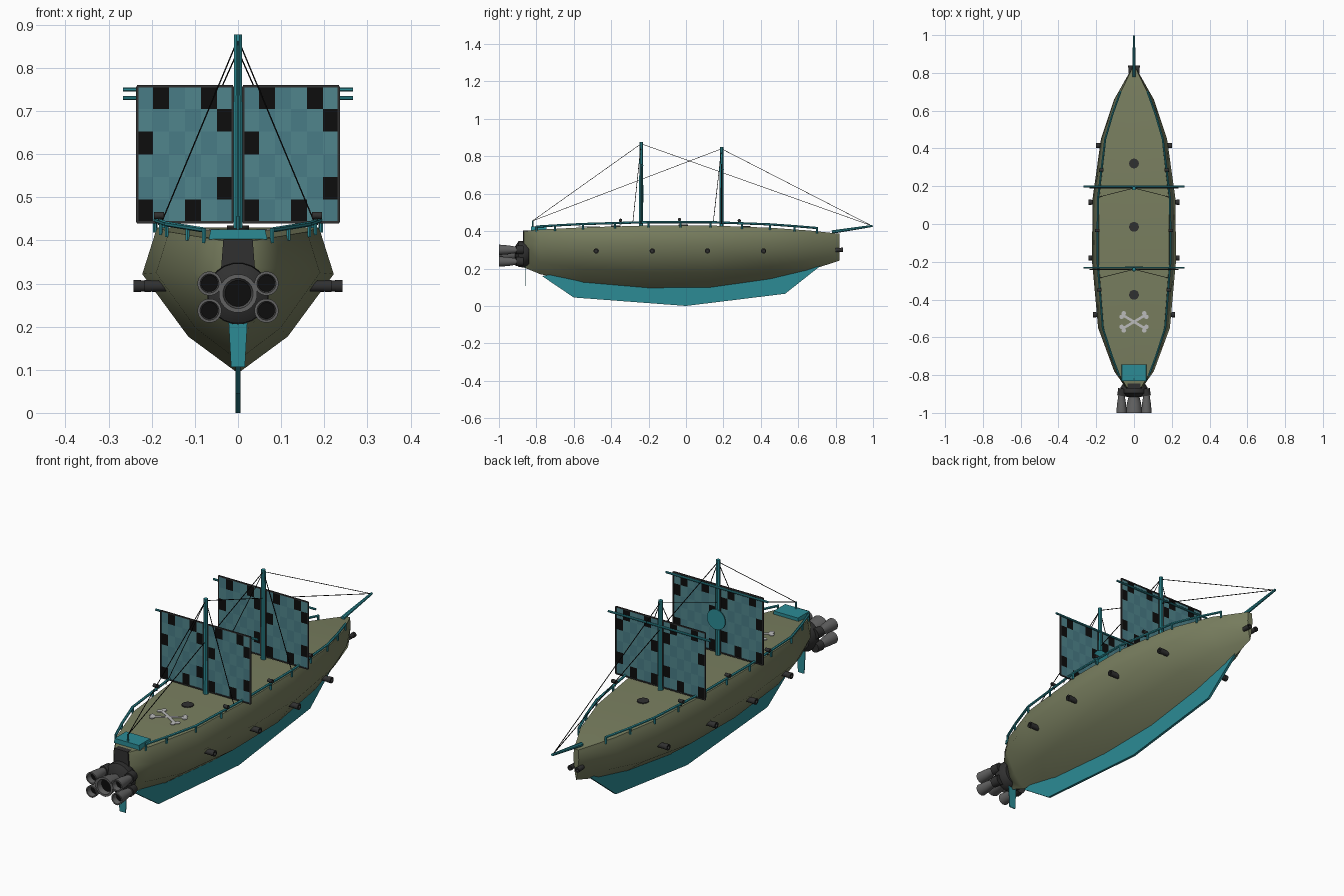
import bpy, bmesh, math
from mathutils import Vector

if "Cube" in bpy.data.objects:
    bpy.data.objects.remove(bpy.data.objects["Cube"])

def mat(name, c):
    m = bpy.data.materials.new(name)
    m.diffuse_color = (*c, 1)
    m.use_nodes = True
    m.node_tree.nodes["Principled BSDF"].inputs["Base Color"].default_value = m.diffuse_color
    return m

OLIVE = mat("olive", (.19, .21, .115))
TEAL = mat("teal", (.025, .26, .30))
DARK = mat("dark", (.03, .03, .03))
BLACK = mat("black", (.004, .004, .004))
STEEL = mat("steel", (.12, .12, .12))
BONE = mat("bone", (.5, .5, .5))
SAIL_A = mat("sail_a", (.065, .20, .24))
SAIL_B = mat("sail_b", (.08, .235, .265))

def mesh(name, verts, faces, m, smooth=None):
    me = bpy.data.meshes.new(name)
    me.from_pydata(verts, [], faces)
    bm = bmesh.new()
    bm.from_mesh(me)
    bmesh.ops.recalc_face_normals(bm, faces=bm.faces)
    bm.to_mesh(me)
    bm.free()
    me.materials.append(m)
    ob = bpy.data.objects.new(name, me)
    bpy.context.collection.objects.link(ob)
    if smooth:
        bpy.ops.object.select_all(action='DESELECT')
        ob.select_set(True)
        bpy.context.view_layer.objects.active = ob
        bpy.ops.object.shade_smooth_by_angle(angle=math.radians(smooth))
    return ob

def loft(name, rings, m, smooth=None, caps=True):
    n = len(rings[0])
    faces = [(i*n + j, i*n + (j+1) % n, (i+1)*n + (j+1) % n, (i+1)*n + j)
             for i in range(len(rings)-1) for j in range(n)]
    if caps:
        faces += [tuple(range(n)), tuple(range((len(rings)-1)*n, len(rings)*n))]
    return mesh(name, [v for r in rings for v in r], faces, m, smooth)

def turned(name, origin, axis, profile, m, n=16, caps=True):
    # profile of (distance along axis, radius)
    axis = Vector(axis).normalized()
    q = axis.to_track_quat('Z', 'Y')
    rings = [[Vector(origin) + q @ Vector((r*math.cos(2*math.pi*(k+.5)/n), r*math.sin(2*math.pi*(k+.5)/n), d))
              for k in range(n)] for d, r in profile]
    return loft(name, rings, m, 40 if n > 6 else None, caps)

def rod(name, a, b, r, m, n=8, r2=None):
    d = Vector(b) - Vector(a)
    return turned(name, a, d, [(0, r), (d.length, r if r2 is None else r2)], m, n)

def box(name, x0, x1, y0, y1, z0, z1, m, taper=1):
    c = (x0 + x1)/2
    ring = lambda z, t: [(c+(x-c)*t, y, z) for x, y in ((x0, y0), (x1, y0), (x1, y1), (x0, y1))]
    return loft(name, [ring(z0, 1), ring(z1, taper)], m)

# Hull stations: y, half width, keel z, deck z
ST = [(-.865, .045, .205, .40), (-.78, .105, .17, .408), (-.55, .19, .122, .42),
      (-.2, .222, .092, .43), (.13, .22, .095, .43), (.45, .175, .14, .418),
      (.66, .105, .19, .403), (.82, .014, .242, .386)]

def at(y):
    for a, b in zip(ST, ST[1:]):
        if y <= b[0]:
            t = (y - a[0])/(b[0] - a[0])
            return [a[i] + (b[i]-a[i])*t for i in (1, 2, 3)]
    return ST[-1][1:]

rings = []
for y, w, k, d in ST:
    wz = k + (d-k)*.68
    half = [(w*.86, d-.01), (w, wz), (w*.52, k + (wz-k)*.37)]
    pts = [(0, d)] + [(w*.84, d)] + half + [(0, k)] + [(-x, z) for x, z in half[::-1]] + [(-w*.84, d)]
    rings.append([(x, y, z) for x, z in pts])
loft("hull", rings, OLIVE, 62)

# Keel fin and rudder
fin = [(-.77, .16), (-.6, .045), (0, 0), (.53, .065), (.72, .215), (.4, .2), (-.5, .2)]
loft("keel_fin", [[(x, y, z) for y, z in fin] for x in (-.006, .006)], TEAL)
loft("rudder", [[(-.016, y, .106), (.016, y, .106), (.022, y, .215), (-.022, y, .215)]
                for y in (-.862, -.858)], TEAL)

# Stern: dark neck, cabin box
loft("stern_neck", [[(-.042, y, .30), (.042, y, .30), (.034, y, .402), (-.034, y, .402)]
                    for y in (-.872, -.84)], DARK)
box("stern_cabin", -.068, .068, -.83, -.745, .402, .425, TEAL, .93)

# Engine cluster
EZ = .277
turned("engine_mount", (0, -.84, EZ), (0, -1, 0), [(0, .055), (.025, .072), (.055, .07), (.075, .04)], DARK, 20)
def nozzle(name, x, z, r):
    turned(name, (x, -.89, z), (0, -1, 0),
           [(0, r*.6), (.02, r*.62), (.06, r*.85), (.11, r), (.11, r*.78), (.04, r*.5)], STEEL, 20)
    turned(name + "_throat", (x, -.935, z), (0, -1, 0), [(0, r*.45), (.04, r*.68)], BLACK, 20)
nozzle("main_nozzle", 0, EZ, .045)
for s in (-1, 1):
    for z in (.30, .237):
        nozzle("side_nozzle", s*.066, z, .028)
        rod("nozzle_collar", (s*.06, -.872, z), (s*.066, -.91, z), .024, DARK, 16)

# Rails, posts, guns
def gun(name, base, axis, length, r):
    turned(name, base, axis, [(0, r), (length*.7, r), (length*.7, r*1.1), (length, r*1.1), (length, r*.6), (length*.6, r*.6)], DARK, 12)
for s in (-1, 1):
    ys = [-.8, -.7, -.55, -.38, -.2, -.03, .13, .3, .45, .58, .7]
    pts = [Vector((s*at(y)[0]*.87, y, at(y)[2] + .018)) for y in ys]
    for a, b in zip(pts, pts[1:]):
        rod("rail", a, b, .006, TEAL, 6)
    for p in pts:
        rod("rail_post", p - Vector((0, 0, .03)), p + Vector((0, 0, .004)), .005, TEAL, 6)
    for y in (-.48, -.18, .115, .415):
        x = at(y)[0]
        gun("side_cannon", (s*(x-.03), y, .294), (s, 0, 0), .05, .013)
    for y in (-.35, -.035, .285):
        x, _, d = at(y)
        gun("swivel_gun", (s*(x*.87-.01), y, d + .032), (s, 0, 0), .024, .008)
        rod("swivel_mount", (s*x*.87, y, d + .01), (s*x*.87, y, d + .03), .005, DARK, 6)
    gun("bow_cannon", (s*.019, .8, .30), (0, 1, 0), .04, .011)

# Bowsprit
rod("bowsprit", (0, .78, .395), (0, .998, .428), .01, TEAL, 8, .006)

# Sails: checker cells with scattered black squares (row, column)
PATCH = {(0, 1), (0, 4), (1, 5), (2, 0), (4, 5), (5, 0), (5, 3)}
def sail(y, x0):
    x1, z0, z1, n = x0 + .222, .442, .757, 6
    dx, dz = (x1-x0)/n, (z1-z0)/n
    rows = [(x0 + i*dx, y, z1 - j*dz) for j in range(n+1) for i in range(n+1)]
    faces = [(j*7+i, j*7+i+1, j*7+i+8, j*7+i+7) for j in range(n) for i in range(n)]
    ob = mesh("sail", rows, faces, SAIL_A)
    ob.data.materials.append(SAIL_B)
    ob.data.materials.append(BLACK)
    for k, f in enumerate(ob.data.polygons):
        j, i = divmod(k, n)
        f.material_index = 2 if (j, i) in PATCH else (i + j) % 2
    c = [(x0, y, z0), (x1, y, z0), (x1, y, z1), (x0, y, z1)]
    for a, b in zip(c, c[1:] + c[:1]):
        rod("sail_edge", a, b, .004, DARK, 4)

# Masts, yards, rigging
STERN, BOW = (0, -.82, .455), (0, .99, .43)
for y, top, yard in ((-.24, .877, .75), (.19, .85, .73)):
    rod("mast", (0, y, .41), (0, y, top), .012, TEAL, 8, .01)
    rod("yard", (-.267, y+.008, yard), (.267, y+.008, yard), .005, TEAL, 8)
    for x0 in (-.234, .012):
        sail(y, x0)
    head = (0, y, top - .01)
    for end in (STERN, BOW, (-.178, y-.045, .44), (.178, y-.045, .44)):
        rod("rigging", head, end, .0018, BLACK, 4)
rod("stern_post", (0, -.82, .41), (0, -.82, .457), .004, TEAL, 6)
rod("sail_emblem", (0, -.228, .6), (0, -.224, .6), .048, TEAL, 24)

# Deck hatches and crossed bones
for y in (.32, -.015, -.375):
    d = at(y)[2]
    rod("hatch", (0, y, d - .01), (0, y, d + .004), .026, DARK, 20)
for s in (-1, 1):
    c, u = Vector((0, -.518, at(-.518)[2] + .002)), Vector((s*.06, .036, 0))
    side = Vector((-u.y, u.x, 0)).normalized()
    loft("bone", [[c+u+side*.007, c+u-side*.007, c-u-side*.007, c-u+side*.007],
                  [p + Vector((0, 0, .002)) for p in (c+u+side*.007, c+u-side*.007, c-u-side*.007, c-u+side*.007)]], BONE)
    for e in (-1, 1):
        for t in (-1, 1):
            p = c + u*e + side*t*.011
            rod("bone_end", p, p + Vector((0, 0, .003)), .012, BONE, 12)
